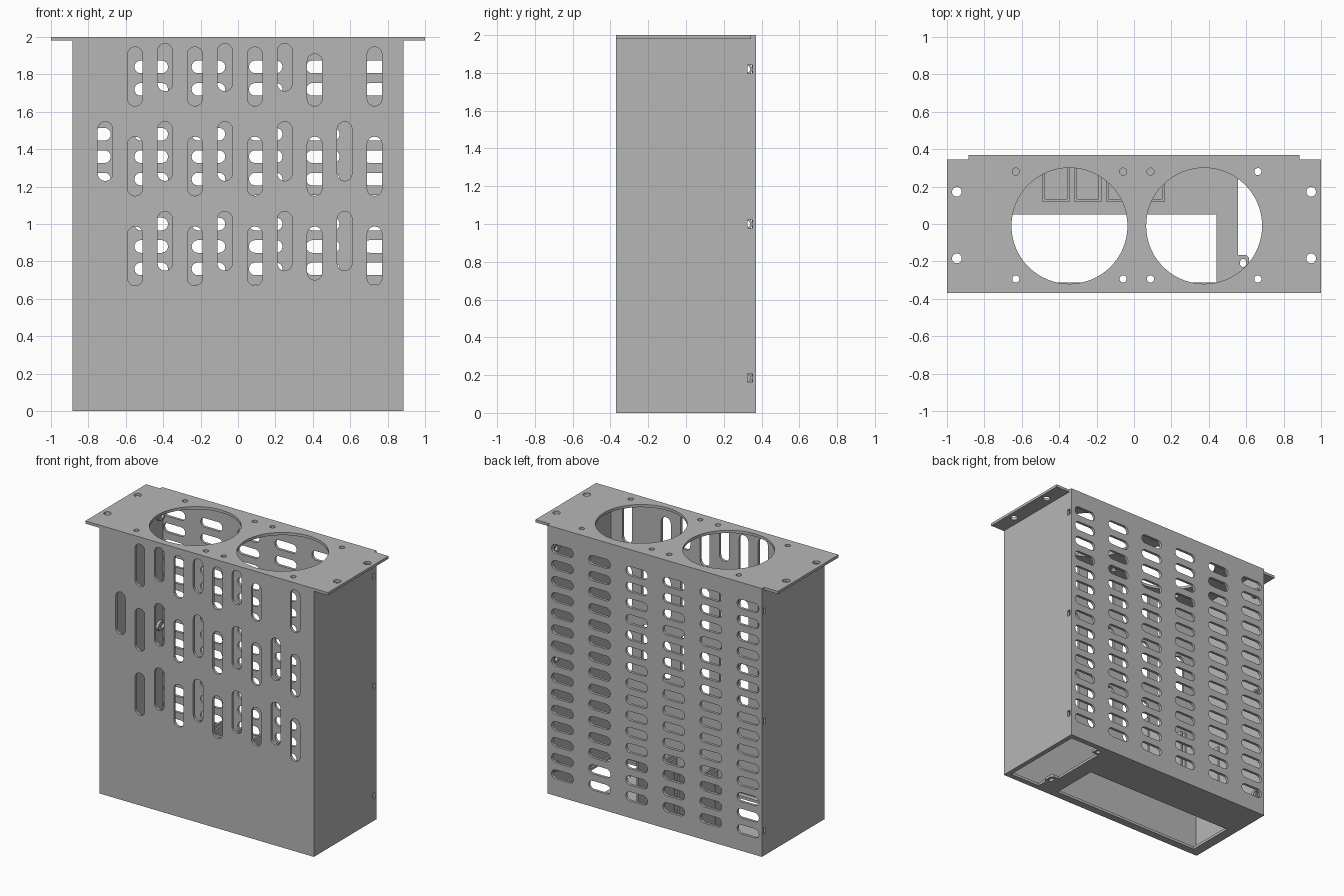
import bpy, math
from mathutils import Matrix

if "Cube" in bpy.data.objects:
    bpy.data.objects.remove(bpy.data.objects["Cube"])

T = 0.02                      # sheet thickness
W, D = 0.885, 0.37            # half width and half depth of the case
steel = bpy.data.materials.new("grey_steel")
steel.diffuse_color = (0.47, 0.47, 0.47, 1)
steel.use_nodes = True
steel.node_tree.nodes["Principled BSDF"].inputs["Base Color"].default_value = steel.diffuse_color

# Plane orientations: flat, upright facing y, upright facing x
FLAT = Matrix.Identity(4)
FACE_Y = Matrix.Rotation(math.pi / 2, 4, 'X')
FACE_X = Matrix(((0, 0, 1, 0), (1, 0, 0, 0), (0, 1, 0, 0), (0, 0, 0, 1)))


def rect(x0, x1, y0, y1):
    return [(x0, y0), (x1, y0), (x1, y1), (x0, y1)]


def circle(x, y, r, n=24):
    return [(x + r * math.cos(2 * math.pi * i / n), y + r * math.sin(2 * math.pi * i / n))
            for i in range(n)]


def slot(x0, x1, y0, y1, n=8):
    """Rounded slot filling the given rectangle."""
    w, h = x1 - x0, y1 - y0
    r, cx, cy = min(w, h) / 2, (x0 + x1) / 2, (y0 + y1) / 2
    pts = []
    for end in (0, 1):
        for i in range(n + 1):
            a = math.pi * (i / n + end)
            if h > w:
                a_off, ox, oy = 0, 0, (h / 2 - r) * (1 - 2 * end)
            else:
                a_off, ox, oy = -math.pi / 2, (w / 2 - r) * (1 - 2 * end), 0
            pts.append((cx + ox + r * math.cos(a + a_off), cy + oy + r * math.sin(a + a_off)))
    return pts


def panel(name, loops, orient, offset, thick=T):
    """Sheet metal panel: first loop is the outline, the rest are holes."""
    cu = bpy.data.curves.new(name, 'CURVE')
    cu.dimensions, cu.fill_mode, cu.extrude = '2D', 'BOTH', thick / 2
    for loop in loops:
        sp = cu.splines.new('POLY')
        sp.points.add(len(loop) - 1)
        for p, (x, y) in zip(sp.points, loop):
            p.co = (x, y, 0, 1)
        sp.use_cyclic_u = True
    tmp = bpy.data.objects.new(name + "_profile", cu)
    bpy.context.collection.objects.link(tmp)
    dg = bpy.context.evaluated_depsgraph_get()
    me = bpy.data.meshes.new_from_object(tmp.evaluated_get(dg))
    bpy.data.objects.remove(tmp)
    me.transform(Matrix.Translation(offset) @ orient)
    me.materials.clear()
    me.materials.append(steel)
    for p in me.polygons:
        p.use_smooth = False
    ob = bpy.data.objects.new(name, me)
    bpy.context.collection.objects.link(ob)
    return ob


# Front panel: staggered vertical slots in three bands
front = [rect(-W, W, 0, 2 - T)]
for band, base in enumerate((0.67, 1.15, 1.63)):
    for i in range(10):
        x = -0.71 + 0.16 * i
        z0 = base + (0.08 if i % 2 == 0 else 0)
        z1 = z0 + 0.317
        if (i == 0 and band != 1) or (i == 8 and band == 2):
            continue
        if band == 2:
            z1 = min(z1, 1.91 if i == 7 else 1.965)
        if band == 0 and i == 7:
            z0 = 0.70
        front.append(slot(x - 0.04, x + 0.04, z0, z1))
panel("front_panel", front, FACE_Y, (0, -D + T / 2, 0))

# Back panel: grid of horizontal slots
back = [rect(-W + T, W - T, 0, 2 - T)]
for c in range(6):
    for r in range(15):
        x, z = -0.77 + 0.306 * c, 0.16 + 0.12 * r
        back.append(slot(x - 0.09, x + 0.09, z - 0.034, z + 0.034))
panel("back_panel", back, FACE_Y, (0, D - T / 2, 0))

# Side panels with fixing holes, and the drilled ears behind them
fix_z = (0.185, 1.0, 1.82)
for s, label in ((-1, "left"), (1, "right")):
    holes = [rect(0.325, 0.352, z - 0.022, z + 0.022) for z in fix_z]
    panel(label + "_side", [rect(-D + T, D, 0, 2 - T)] + holes, FACE_X, (s * (W - T / 2), 0, 0))
    for z in fix_z:
        panel(label + "_ear", [slot(0.27, 0.35, z - 0.035, z + 0.035), circle(0.32, z, 0.02, 16)],
              FACE_X, (s * (W - 1.5 * T), 0, 0))

# Top plate with flanges, two fan openings and screw holes
top = [[(-1, -D), (1, -D), (1, 0.345), (W, 0.345), (W, D), (-W, D), (-W, 0.345), (-1, 0.345)]]
for cx in (-0.345, 0.375):
    top.append(circle(cx, -0.01, 0.31, 64))
    top += [circle(cx + sx * 0.287, -0.007 + sy * 0.287, 0.019) for sx in (-1, 1) for sy in (-1, 1)]
top += [circle(sx * 0.947, y, 0.026) for sx in (-1, 1) for y in (0.172, -0.184)]
panel("top_plate", top, FLAT, (0, 0, 2 - T / 2))

# Floor with a large opening and an inlet opening with drilled corner lugs
I = W - T
inlet = [(0.555, -0.165), (0.6, -0.165), (0.615, -0.18), (0.615, -0.235), (0.6, -0.25),
         (0.6, -0.33), (0.85, -0.33), (0.85, 0.33), (0.61, 0.33), (0.61, 0.27), (0.555, 0.27)]
floor = [rect(-I, I, -D + T, D - T), rect(-0.81, 0.44, -0.312, 0.052), inlet,
         slot(0.567, 0.6, -0.23, -0.187), circle(0.582, 0.3, 0.017, 16)]
panel("floor", floor, FLAT, (0, 0, T / 2))

# Row of four U-shaped trays standing on the floor against the back
for i in range(4):
    x0, x1, t = -0.49 + 0.17 * i, -0.345 + 0.17 * i, 0.014
    y0, y1 = 0.12, D - T
    u = [(x0, y0), (x1, y0), (x1, y1), (x1 - t, y1), (x1 - t, y0 + t),
         (x0 + t, y0 + t), (x0 + t, y1), (x0, y1)]
    panel("tray", [u], FLAT, (0, 0, T + 0.2), 0.4)
